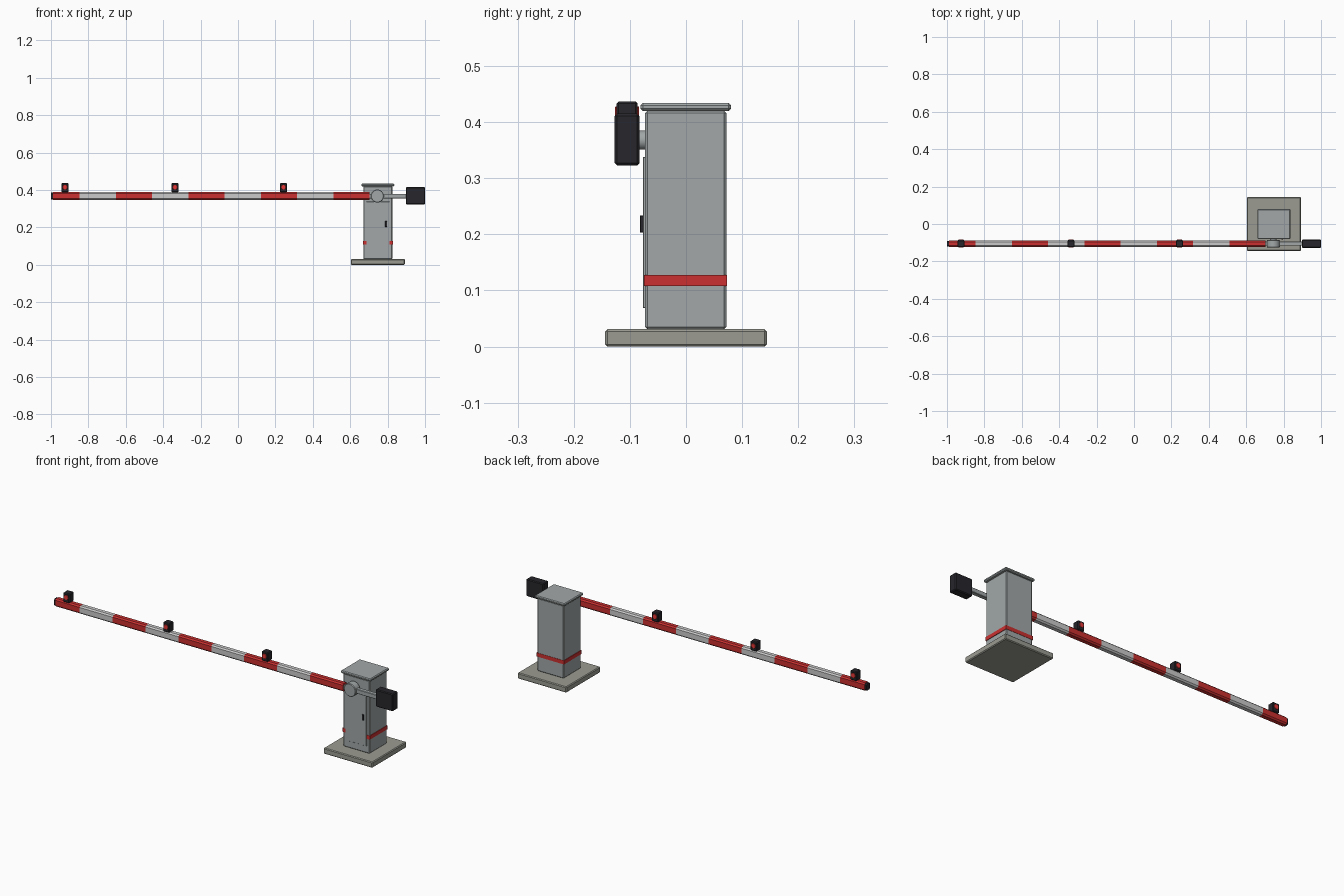
import bpy, math

if "Cube" in bpy.data.objects:
    bpy.data.objects.remove(bpy.data.objects["Cube"])


def material(name, rgb):
    m = bpy.data.materials.new(name)
    m.diffuse_color = (*rgb, 1)
    m.use_nodes = True
    m.node_tree.nodes["Principled BSDF"].inputs["Base Color"].default_value = m.diffuse_color
    return m


RED = material("red", (0.6, 0.03, 0.03))
LAMP = material("lamp_red", (0.8, 0.04, 0.04))
BLACK = material("black", (0.02, 0.02, 0.025))
STEEL = material("steel", (0.36, 0.39, 0.39))
CONCRETE = material("concrete", (0.33, 0.33, 0.29))
WHITE = material("white", (0.6, 0.6, 0.6))


def finish(o, name, mat, bevel):
    o.name = name
    o.data.materials.append(mat)
    if bevel:
        b = o.modifiers.new("edge", "BEVEL")
        b.width = bevel
        b.segments = 1
        b.limit_method = "ANGLE"
    return o


# box from its min and max extents
def box(name, x, y, z, mat, bevel=0.0):
    bpy.ops.mesh.primitive_cube_add(size=1)
    o = bpy.context.object
    for v in o.data.vertices:
        v.co = [r[0] if c < 0 else r[1] for c, r in zip(v.co, (x, y, z))]
    return finish(o, name, mat, bevel)


# cylinder running along y
def rod(name, x, z, r, y0, y1, mat, bevel=0.0, n=24):
    bpy.ops.mesh.primitive_cylinder_add(vertices=n, radius=r, depth=y1 - y0,
                                        location=(x, (y0 + y1) / 2, z),
                                        rotation=(math.pi / 2, 0, 0))
    o = finish(bpy.context.object, name, mat, bevel)
    bpy.ops.object.shade_smooth_by_angle(angle=math.radians(30))
    return o


# octagonal bar along x: chamfered rectangle profile
def bar(name, x0, x1, hy, hz, c, mat):
    prof = [(hy, hz - c), (hy - c, hz), (c - hy, hz), (-hy, hz - c),
            (-hy, c - hz), (c - hy, -hz), (hy - c, -hz), (hy, c - hz)]
    verts = [(x, AY + p[0], AZ + p[1]) for x in (x0, x1) for p in prof]
    faces = [(i, (i + 1) % 8, (i + 1) % 8 + 8, i + 8) for i in range(8)]
    faces += [tuple(range(7, -1, -1)), tuple(range(8, 16))]
    me = bpy.data.meshes.new(name)
    me.from_pydata(verts, [], [f[::-1] for f in faces[:8]] + [f[::-1] for f in faces[8:]])
    import bmesh
    bm = bmesh.new()
    bm.from_mesh(me)
    bmesh.ops.recalc_face_normals(bm, faces=bm.faces)
    bm.to_mesh(me)
    bm.free()
    o = bpy.data.objects.new(name, me)
    bpy.context.collection.objects.link(o)
    return finish(o, name, mat, 0)


CX = 0.748            # cabinet centre
AY, AZ = -0.105, 0.368  # arm axis


def around(h):
    return (CX - h, CX + h)


# base, cabinet, lid
box("base_plinth", around(0.144), (-0.144, 0.144), (0, 0.031), CONCRETE, 0.004)
box("cabinet", around(0.078), (-0.073, 0.072), (0.031, 0.42), STEEL, 0.004)
box("cabinet_lid", around(0.088), (-0.081, 0.08), (0.42, 0.434), STEEL, 0.004)
box("reflective_band", around(0.081), (-0.0745, 0.0735), (0.108, 0.128), RED)

# door and handle
box("door", around(0.062), (-0.077, -0.07), (0.069, 0.338), STEEL, 0.001)
box("door_handle", (0.787, 0.797), (-0.082, -0.075), (0.203, 0.234), BLACK, 0.001)

# pivot and counterweight
rod("pivot_shaft", CX - 0.003, AZ, 0.017, -0.09, -0.07, STEEL)
rod("pivot_hub", CX - 0.003, AZ, 0.035, -0.125, -0.085, STEEL, 0.003)
box("counter_arm", (0.695, 0.91), (AY - 0.011, AY + 0.011), (AZ - 0.012, AZ + 0.012), STEEL, 0.002)
box("counterweight", (0.898, 1.0), (-0.127, -0.083), (0.323, 0.415), BLACK, 0.004)

# striped boom
STEP = 0.1937
for i in range(9):
    right = 0.703 - i * STEP
    left = max(right - STEP, -0.99)
    bar(f"boom_stripe_{i + 1}", left, right, 0.017, 0.021, 0.007, WHITE if i % 2 else RED)
bar("boom_end_cap", -1.0, -0.99, 0.015, 0.018, 0.006, BLACK)

# warning lamps with lenses on both sides
for i, x in enumerate((-0.925, -0.337, 0.243)):
    box(f"lamp_housing_{i + 1}", (x - 0.019, x + 0.019), (AY - 0.019, AY + 0.019),
        (0.387, 0.437), BLACK, 0.004)
    rod(f"lamp_lens_{i + 1}", x, 0.415, 0.013, AY - 0.0215, AY + 0.0215, LAMP, 0.001, 16)
